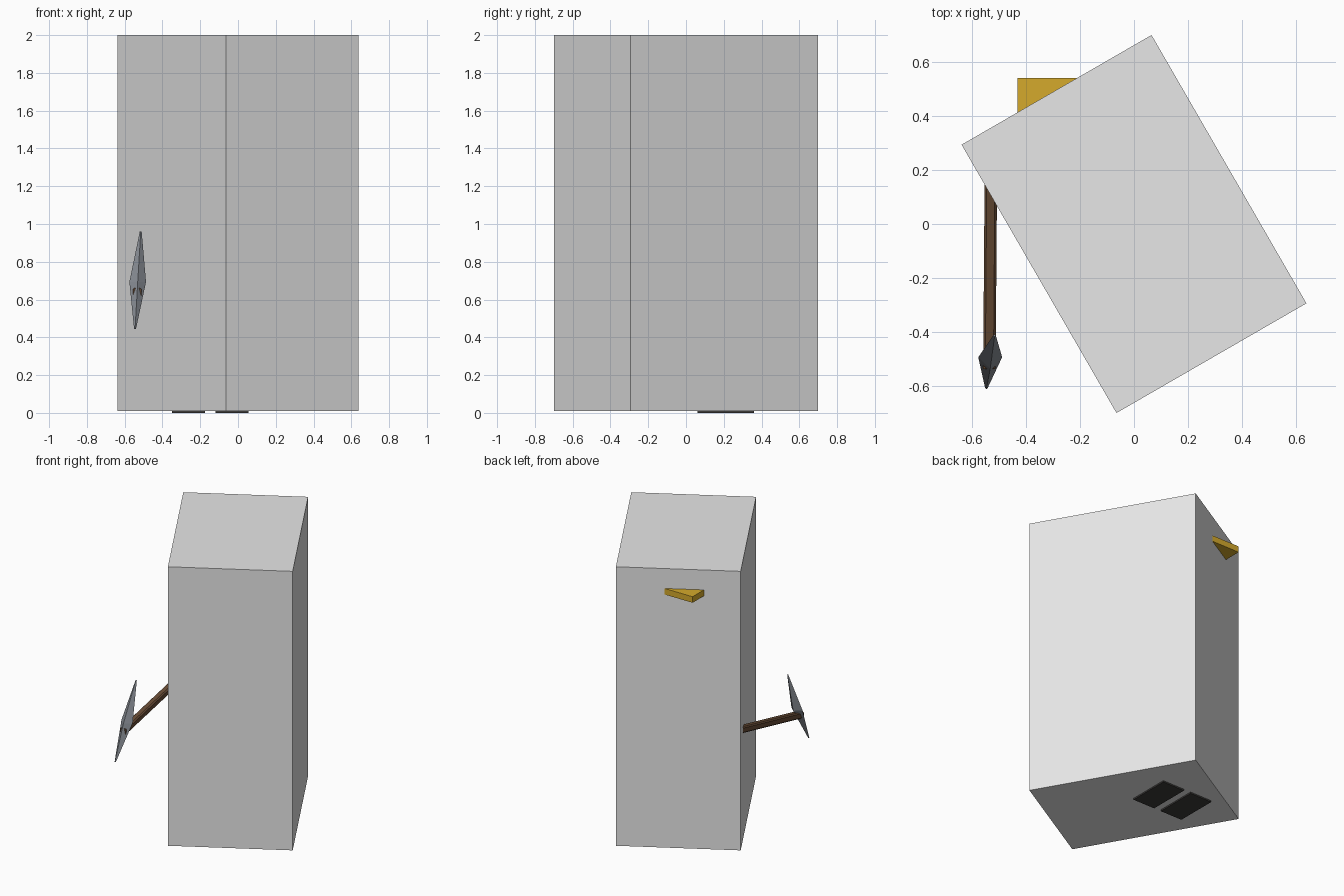
import bpy, bmesh, math
from mathutils import Vector, Matrix

cube = bpy.data.objects.get("Cube")
if cube:
    bpy.data.objects.remove(cube, do_unlink=True)


def material(name, rgb):
    m = bpy.data.materials.new(name)
    m.use_nodes = True
    m.diffuse_color = (*rgb, 1)
    m.node_tree.nodes["Principled BSDF"].inputs["Base Color"].default_value = (*rgb, 1)
    return m


GREY = material("light grey", (0.8, 0.8, 0.8))
YELLOW = material("golden yellow", (0.66, 0.40, 0.025))
BROWN = material("wood brown", (0.138, 0.072, 0.036))
STEEL = material("steel grey", (0.25, 0.27, 0.30))
DARK = material("boot black", (0.045, 0.043, 0.04))


def finish(name, bm, mat):
    bmesh.ops.recalc_face_normals(bm, faces=bm.faces)
    mesh = bpy.data.meshes.new(name)
    bm.to_mesh(mesh)
    bm.free()
    mesh.materials.append(mat)
    obj = bpy.data.objects.new(name, mesh)
    bpy.context.collection.objects.link(obj)
    return obj


def box(name, low, high, mat):
    low, high = Vector(low), Vector(high)
    bm = bmesh.new()
    bmesh.ops.create_cube(bm, size=1, matrix=Matrix.Translation((low + high) / 2)
                          @ Matrix.Diagonal((*(high - low), 1)))
    return finish(name, bm, mat)


def loft(name, rings, mat):
    """Skin a list of closed rings and cap both ends."""
    bm = bmesh.new()
    rows = [[bm.verts.new(p) for p in ring] for ring in rings]
    for a, b in zip(rows, rows[1:]):
        for i in range(len(a)):
            j = (i + 1) % len(a)
            bm.faces.new((a[i], a[j], b[j], b[i]))
    bm.faces.new(rows[0])
    bm.faces.new(rows[-1])
    return finish(name, bm, mat)


# Tall block, turned about the vertical axis
block = box("tall_block", (-0.405, -0.572, 0.01), (0.405, 0.572, 2), GREY)
block.rotation_euler.z = math.radians(30)

# Boots just showing under the block
for side, x in (("right", -0.2625), ("left", -0.0325)):
    box(side + "_boot", (x - 0.087, 0.06, 0), (x + 0.087, 0.36, 0.1), DARK)

# Hat brim, one corner sticking out of the back
box("hat_brim", (-0.43, -0.03, 1.815), (0.13, 0.54, 1.858), YELLOW)


# Pick handle: slim shaft with chamfered corners
def shaft_ring(x, y, z, half=0.023, cut=0.015):
    corners = [(half, cut), (cut, half), (-cut, half), (-half, cut),
               (-half, -cut), (-cut, -half), (cut, -half), (half, -cut)]
    return [(x + a, y, z + b) for a, b in corners]


loft("pick_handle", [shaft_ring(-0.534, -0.535, 0.637),
                     shaft_ring(-0.528, 0.25, 0.81)], BROWN)


# Pick head: two long four-sided points joined at the middle
def diamond(c, w, d):
    x, y, z = c
    return [(x - w, y, z), (x, y - d, z), (x + w, y, z), (x, y + d, z)]


loft("pick_head", [diamond((-0.545, -0.605, 0.445), 0.005, 0.005),
                   diamond((-0.531, -0.492, 0.693), 0.044, 0.042),
                   diamond((-0.515, -0.412, 0.96), 0.005, 0.005)], STEEL)
